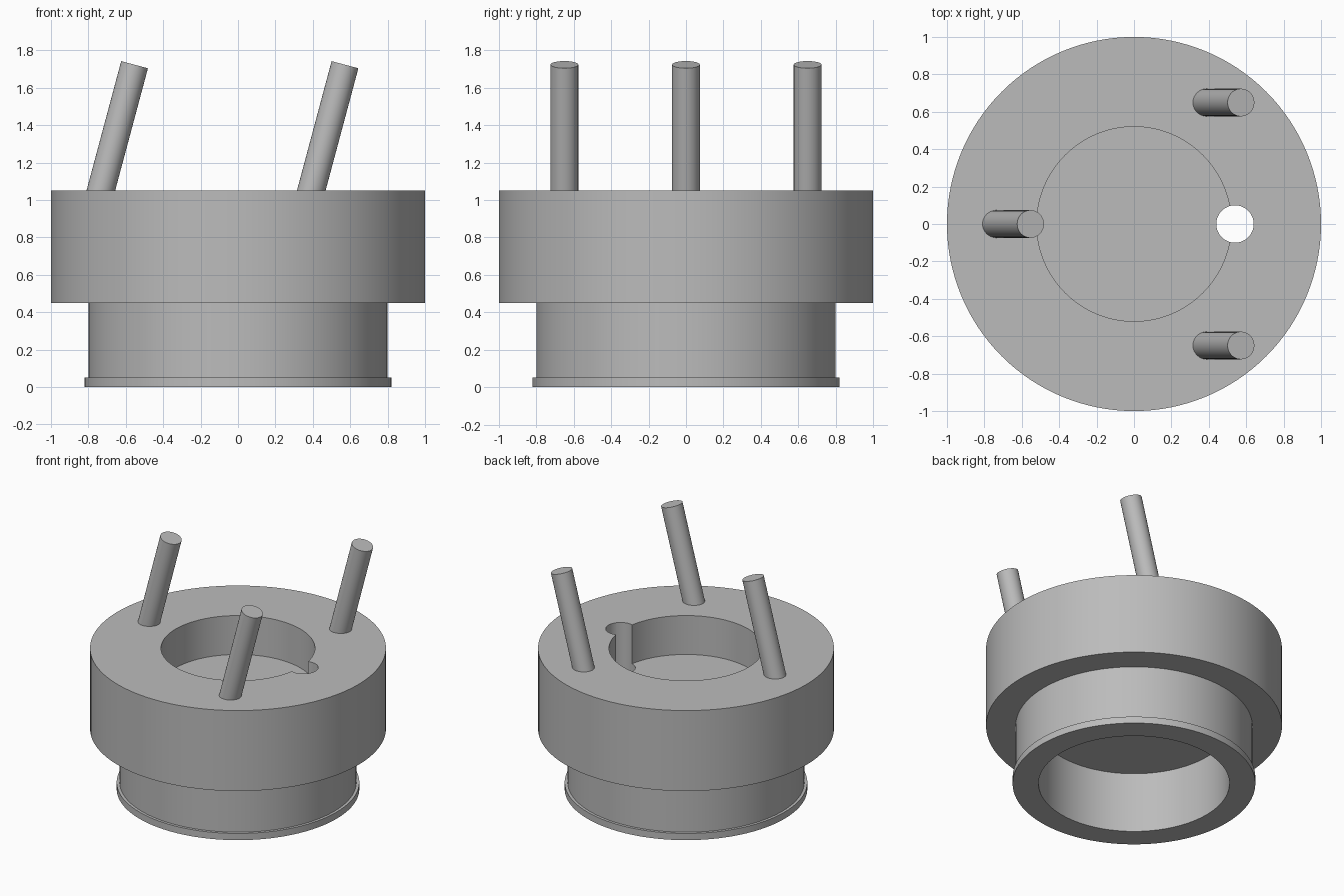
import bpy, bmesh, math
from mathutils import Matrix, Vector

if "Cube" in bpy.data.objects:
    bpy.data.objects.remove(bpy.data.objects["Cube"])

grey = bpy.data.materials.new("plain grey")
grey.diffuse_color = (0.5, 0.5, 0.5, 1)
grey.use_nodes = True
grey.node_tree.nodes["Principled BSDF"].inputs["Base Color"].default_value = grey.diffuse_color


def finish(name, bm):
    bmesh.ops.recalc_face_normals(bm, faces=bm.faces)
    mesh = bpy.data.meshes.new(name)
    bm.to_mesh(mesh)
    bm.free()
    obj = bpy.data.objects.new(name, mesh)
    bpy.context.collection.objects.link(obj)
    mesh.materials.append(grey)
    return obj


def smooth(obj):
    bpy.ops.object.select_all(action='DESELECT')
    obj.select_set(True)
    bpy.context.view_layer.objects.active = obj
    bpy.ops.object.shade_smooth_by_angle(angle=math.radians(30))


def lathe(name, profile, steps=128):
    # revolve (radius, height) points around z
    bm = bmesh.new()
    verts = [bm.verts.new((r, 0, z)) for r, z in profile]
    edges = [bm.edges.new(pair) for pair in zip(verts, verts[1:])]
    bmesh.ops.spin(bm, geom=verts + edges, cent=(0, 0, 0), axis=(0, 0, 1),
                   angle=2 * math.pi, steps=steps, use_duplicate=False)
    bmesh.ops.remove_doubles(bm, verts=bm.verts, dist=1e-4)
    # close the flat discs at both ends of the profile
    rims = [e for e in bm.edges if e.is_boundary]
    bmesh.ops.holes_fill(bm, edges=rims, sides=0)
    return finish(name, bm)


def rod(name, start, direction, length, radius, segments=48):
    bm = bmesh.new()
    turn = Vector((0, 0, 1)).rotation_difference(direction).to_matrix().to_4x4()
    centre = Vector(start) + direction * length / 2
    bmesh.ops.create_cone(bm, cap_ends=True, segments=segments, radius1=radius,
                          radius2=radius, depth=length,
                          matrix=Matrix.Translation(centre) @ turn)
    return finish(name, bm)


# stepped round body: recess on top, wide collar, neck, bottom lip, bottom bore
body = lathe("body", [(0.52, 0.76), (0.52, 1.05), (1.0, 1.05), (1.0, 0.45),
                      (0.80, 0.45), (0.80, 0.05), (0.82, 0.05), (0.82, 0),
                      (0.645, 0), (0.645, 0.45)])

# through hole on the edge of the top recess
cutter = rod("hole_cutter", (0.54, 0, 0.3), Vector((0, 0, 1)), 1.0, 0.1)
cutter.hide_render = True
cut = body.modifiers.new("hole", 'BOOLEAN')
cut.operation = 'DIFFERENCE'
cut.solver = 'EXACT'
cut.object = cutter
bpy.context.view_layer.objects.active = body
bpy.ops.object.modifier_apply(modifier=cut.name)
bpy.data.objects.remove(cutter)
smooth(body)

# three pegs spaced evenly around the collar, all leaning towards +x
tilt = math.radians(15)
lean = Vector((math.sin(tilt), 0, math.cos(tilt)))
for i, angle in enumerate((60, 180, 300)):
    a = math.radians(angle)
    foot = (0.75 * math.cos(a), 0.75 * math.sin(a), 0.988)
    smooth(rod(f"peg_{i + 1}", foot, lean, 0.761, 0.074))
